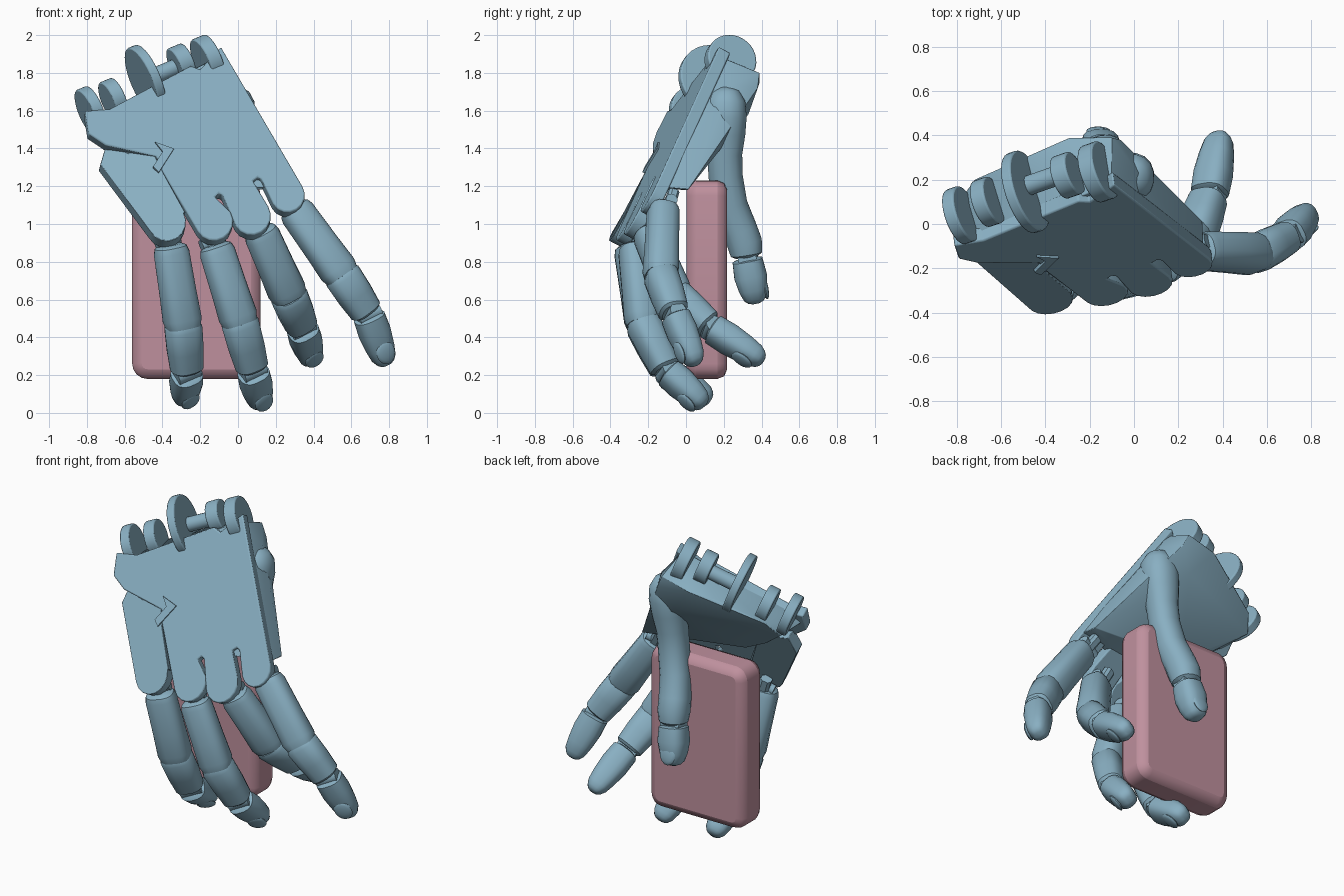
import bpy, bmesh, math
from mathutils import Vector, Matrix

if "Cube" in bpy.data.objects:
    bpy.data.objects.remove(bpy.data.objects["Cube"])

def material(name, col):
    m = bpy.data.materials.new(name)
    m.diffuse_color = (*col, 1)
    m.use_nodes = True
    m.node_tree.nodes["Principled BSDF"].inputs["Base Color"].default_value = m.diffuse_color
    return m

BLUE = material("hand_blue", (0.25, 0.43, 0.54))
PINK = material("block_pink", (0.52, 0.28, 0.34))

# Hand axes: across the knuckles, towards the fingers, out of the back of the hand
N = Vector((.13, -1, .53)).normalized()
V = Vector((.465, -.366, -.806)).normalized()
U = N.cross(V).normalized()

def palm_point(x, z, depth=0):
    """Point on the tilted back-of-hand plane, pushed inwards by depth."""
    y = -.37 + .13 * (x + .13) + .53 * (z - .92)
    return Vector((x, y, z)) - N * depth

def lobe(x, z, r, a0=30, a1=-150, n=8):
    """Rounded knuckle end of the plate outline."""
    return [(x + r * math.cos(math.radians(a0 + (a1 - a0) * i / n)),
             z + r * math.sin(math.radians(a0 + (a1 - a0) * i / n))) for i in range(n + 1)]

def finish(name, bm, mat=BLUE, bevel=0, segs=2, angle=35):
    bmesh.ops.recalc_face_normals(bm, faces=bm.faces)
    me = bpy.data.meshes.new(name)
    bm.to_mesh(me)
    bm.free()
    ob = bpy.data.objects.new(name, me)
    bpy.context.collection.objects.link(ob)
    me.materials.append(mat)
    if bevel:
        b = ob.modifiers.new("bevel", 'BEVEL')
        b.width, b.segments, b.limit_method = bevel, segs, 'ANGLE'
    bpy.ops.object.select_all(action='DESELECT')
    ob.select_set(True)
    bpy.context.view_layer.objects.active = ob
    bpy.ops.object.shade_smooth_by_angle(angle=math.radians(angle))
    return ob

def prism(name, pts, offset, bevel=0):
    bm = bmesh.new()
    a = [bm.verts.new(p) for p in pts]
    b = [bm.verts.new(p + offset) for p in pts]
    bm.faces.new(a)
    bm.faces.new(b[::-1])
    for i in range(len(a)):
        j = (i + 1) % len(a)
        bm.faces.new((a[i], b[i], b[j], a[j]))
    return finish(name, bm, bevel=bevel)

def hull(name, pts, bevel):
    bm = bmesh.new()
    for p in pts:
        bm.verts.new(p)
    r = bmesh.ops.convex_hull(bm, input=bm.verts)
    junk = {g for g in r['geom_interior'] + r['geom_unused'] if isinstance(g, bmesh.types.BMVert)}
    bmesh.ops.delete(bm, geom=list(junk), context='VERTS')
    return finish(name, bm, bevel=bevel, angle=45)

def loft(name, stations, side, n=16, power=.75):
    """Rounded-square cross-sections (point, half width, half depth) along a path."""
    bm, rings = bmesh.new(), []
    for i, (p, w, d) in enumerate(stations):
        t = (stations[min(i + 1, len(stations) - 1)][0] - stations[max(i - 1, 0)][0]).normalized()
        s = (side - t * side.dot(t)).normalized()
        up = t.cross(s)
        ring = []
        for k in range(n):
            a = 2 * math.pi * (k + .5) / n
            c, q = math.cos(a), math.sin(a)
            c, q = math.copysign(abs(c) ** power, c), math.copysign(abs(q) ** power, q)
            ring.append(bm.verts.new(p + s * c * w + up * q * d))
        rings.append(ring)
    for r0, r1 in zip(rings, rings[1:]):
        for k in range(n):
            j = (k + 1) % n
            bm.faces.new((r0[k], r0[j], r1[j], r1[k]))
    bm.faces.new(rings[0][::-1])
    bm.faces.new(rings[-1])
    return finish(name, bm)

def segment(name, a, b, profile, w, d, side):
    return loft(name, [(a.lerp(b, f), w * k, d * k) for f, k in profile], side)

def cylinder(name, c, axis, r, h, bevel=0, n=32):
    bm = bmesh.new()
    bmesh.ops.create_cone(bm, cap_ends=True, segments=n, radius1=r, radius2=r, depth=h,
        matrix=Matrix.Translation(c) @ axis.to_track_quat('Z', 'Y').to_matrix().to_4x4())
    return finish(name, bm, bevel=bevel)

def nail(name, a, b, side, w, d):
    t = (b - a).normalized()
    s = (side - t * side.dot(t)).normalized()
    up = t.cross(s)
    m = Matrix((s, t, up)).transposed().to_4x4()
    m.translation = a.lerp(b, .7) + up * d * .72
    bm = bmesh.new()
    bmesh.ops.create_uvsphere(bm, u_segments=16, v_segments=8, radius=1,
        matrix=m @ Matrix.Diagonal((w * .55, .065, .016, 1)))
    return finish(name, bm)

# Held block
bm = bmesh.new()
bmesh.ops.create_cube(bm, size=1, matrix=Matrix.Translation((-.22, .11, .705)) @ Matrix.Diagonal((.68, .215, 1.05, 1)))
corner_edges = [e for e in bm.edges if abs((e.verts[0].co - e.verts[1].co).y) > .1]
bmesh.ops.bevel(bm, geom=corner_edges, offset=.08, segments=4, profile=.5, affect='EDGES')
finish("held_block", bm, PINK, bevel=.05, segs=2)

# Back-of-hand plate with knuckle lobes and slots
outline = [(-.09, 1.94), *lobe(.265, 1.155, .09), (.125, 1.24), (.105, 1.25), (.08, 1.23),
           *lobe(.075, 1.045, .1), (-.08, 1.155), (-.1, 1.165), (-.12, 1.145),
           *lobe(-.125, 1.015, .1), (-.41, 1.3), (-.43, 1.36), (-.7, 1.42), (-.79, 1.48),
           (-.81, 1.6), (-.68, 1.61), (-.25, 1.84), (-.2, 1.82)]
prism("palm_plate", [palm_point(x, z) for x, z in outline], -N * .07, bevel=.008)

# Little-finger side panel, folded slightly back at its outer edge
panel = [(-.72, 1.35, .07), (-.69, 1.45, .05), (-.44, 1.37, .01), (-.40, 1.28, 0), (-.28, 1.06, -.003)]
panel += [(x, z, 0) for x, z in lobe(-.375, 1.01, .1)]
prism("side_panel", [palm_point(*p) for p in panel], -N * .08, bevel=.008)
strip = [(-.44, 1.43), (-.34, 1.395), (-.42, 1.27), (-.45, 1.3), (-.4, 1.38)]
prism("fold_strip", [palm_point(x, z, -.01) for x, z in strip], -N * .06)

# Fleshy body behind the plate
front = [(-.2, 1.82), (-.1, 1.9), (.1, 1.56), (.32, 1.21), (.08, 1.24), (-.13, 1.2), (-.38, 1.25), (-.64, 1.43), (-.78, 1.52), (-.68, 1.6)]
back = [(-.77, .13, 1.49), (-.72, .2, 1.58), (-.45, .31, 1.7), (-.29, .39, 1.75), (-.1, .39, 1.80), (-.06, .38, 1.72),
        (-.15, .33, 1.58), (.01, .24, 1.74), (.08, .15, 1.57), (.31, .01, 1.18), (.05, -.03, 1.24), (-.4, -.04, 1.25), (-.6, .03, 1.36)]
hull("palm_body", [palm_point(x, z, .03) for x, z in front] + [Vector(p) for p in back], .015)

# Wrist tabs and discs: centre, radius, thickness
tabs = [((-.78, .04, 1.6), .13, .06), ((-.66, .10, 1.66), .11, .07), ((-.49, .145, 1.765), .19, .05),
        ((-.3, .22, 1.85), .10, .08), ((-.16, .235, 1.865), .135, .075)]
for i, (c, r, h) in enumerate(tabs):
    cylinder(f"wrist_tab_{i + 1}", Vector(c), U, r, h, .008)
cylinder("wrist_pin", Vector((-.4, .2, 1.8)), U, .045, .2)

# Fingers: knuckle, middle joint, end joint, tip
fingers = {
    "little": [(-.36, -.30, .90), (-.29, -.225, .46), (-.27, -.10, .21), (-.285, .13, .065)],
    "ring": [(-.125, -.275, .90), (.01, -.23, .48), (.08, -.10, .22), (.12, .10, .04)],
    "middle": [(.11, -.21, .98), (.27, -.06, .62), (.34, .13, .45), (.39, .41, .275)],
    "index": [(.285, -.12, 1.10), (.55, -.135, .73), (.69, -.06, .52), (.785, .055, .255)],
}
BASE = [(.02, .6), (.05, .85), (.12, .95), (.6, .99), (.92, 1.04), (1.02, .92)]
MID = [(-.06, .85), (.03, 1.0), (.5, .97), (.8, .9), (.9, .88), (.95, .7)]
TIP = [(.02, .65), (.05, .85), (.35, .88), (.65, .78), (.85, .66), (.94, .5), (.98, .36), (1.0, .2)]
for name, pts in fingers.items():
    a, b, c, d = map(Vector, pts)
    w, h = .098, .088
    t = (b - a).normalized()
    segment(f"{name}_base", a, b, BASE, w, h, U)
    segment(f"{name}_mid", b, c, MID, w, h, U)
    segment(f"{name}_tip", c, d, TIP, w, h, U)
    nail(f"{name}_nail", c, d, U, w, h)
    # hinge link running up under the plate, knuckle pin and end-joint pin
    k = a - N * .02
    loft(f"{name}_link", [(k + t * .06, .035, .03), (k - V * .1, .035, .03)], U, n=8)
    cylinder(f"{name}_knuckle_pin", k - V * .02, U, .032, .13, n=16)
    cylinder(f"{name}_end_pin", c, U, .045, .13, n=16)

# Thumb: ball base, waisted shaft, swollen joint and separate tip
S = Vector((-1, 0, 0))
shaft = [((-.015, .205, 1.725), .03), ((-.015, .207, 1.70), .075), ((-.015, .21, 1.65), .105), ((-.02, .21, 1.57), .113),
         ((-.03, .21, 1.48), .106), ((-.045, .205, 1.37), .094), ((-.06, .21, 1.25), .092), ((-.09, .235, 1.1), .092),
         ((-.12, .285, .97), .094), ((-.13, .31, .90), .095), ((-.135, .32, .84), .085), ((-.137, .322, .825), .06)]
loft("thumb_shaft", [(Vector(p), r, r) for p, r in shaft], S, power=.9)
a, b = Vector((-.138, .323, .82)), Vector((-.17, .37, .58))
segment("thumb_tip", a, b, [(.02, .65), (.05, .9), (.4, .98), (.7, .85), (.9, .66), (.97, .46), (1.0, .25)], .092, .09, S)
nail("thumb_nail", a, b, S, .1, .09)
cylinder("thumb_pin", a, S, .05, .13, n=16)
